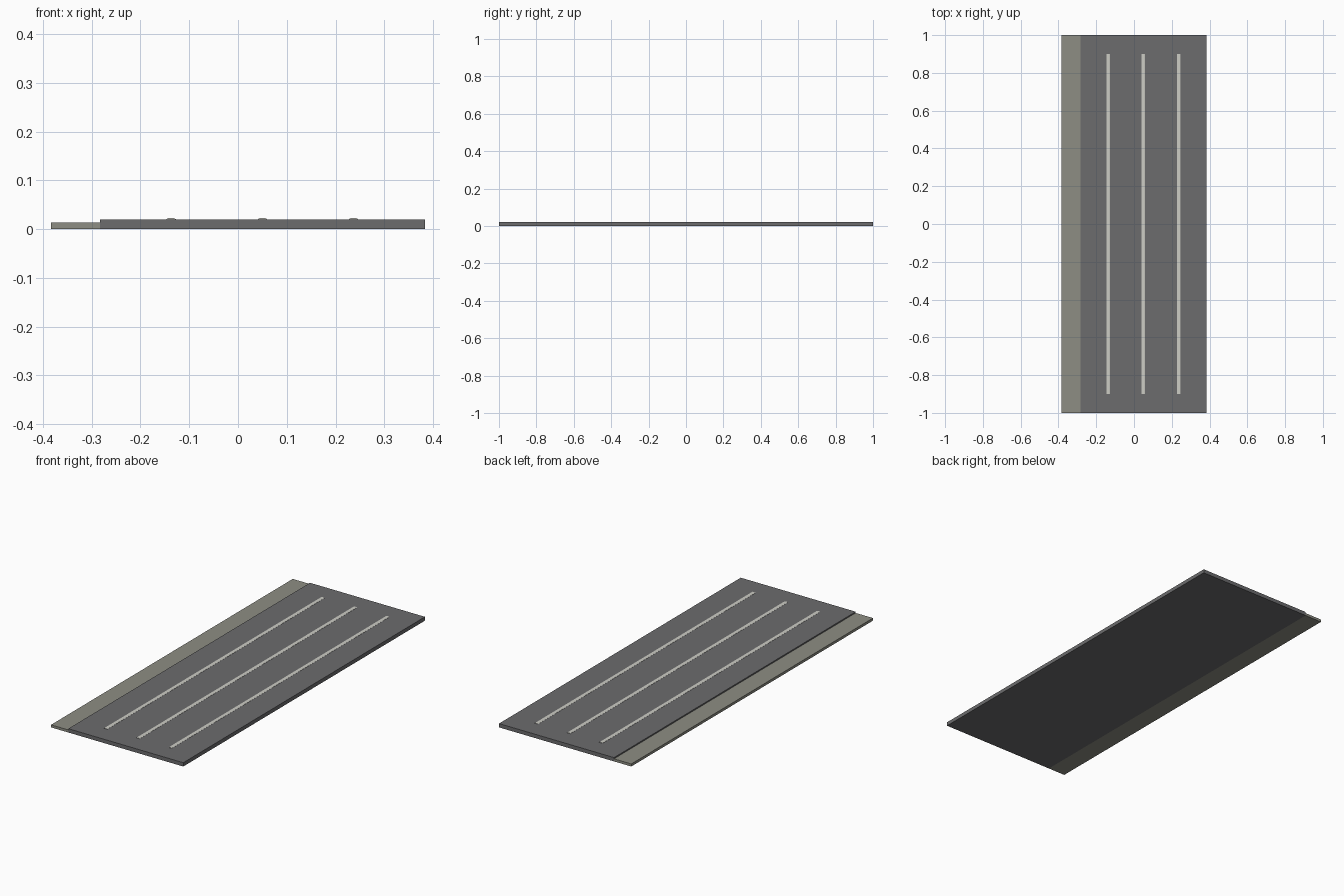
import bpy

if "Cube" in bpy.data.objects:
    bpy.data.objects.remove(bpy.data.objects["Cube"])


def material(name, rgb):
    m = bpy.data.materials.new(name)
    m.diffuse_color = (*rgb, 1)
    m.use_nodes = True
    m.node_tree.nodes["Principled BSDF"].inputs["Base Color"].default_value = m.diffuse_color
    return m


def extrude(name, profile, half_len, mat):
    """Prism from an x-z profile (counter-clockwise seen from -y) running along y."""
    n = len(profile)
    verts = [(x, y, z) for y in (-half_len, half_len) for x, z in profile]
    faces = [tuple(range(n)), tuple(reversed(range(n, 2 * n)))]
    faces += [(i, i + n, (i + 1) % n + n, (i + 1) % n) for i in range(n)]
    mesh = bpy.data.meshes.new(name)
    mesh.from_pydata(verts, [], faces)
    mesh.materials.append(mat)
    ob = bpy.data.objects.new(name, mesh)
    bpy.context.collection.objects.link(ob)
    return ob


def rect(x0, x1, z0, z1):
    return [(x0, z0), (x1, z0), (x1, z1), (x0, z1)]


dark = material("dark_grey", (0.15, 0.15, 0.155))
stone = material("warm_grey", (0.27, 0.27, 0.23))
pale = material("pale_grey", (0.61, 0.61, 0.56))

# Main panel and the lower side ledge
extrude("main_panel", rect(-0.283, 0.383, 0, 0.02), 1.0, dark)
extrude("side_ledge", rect(-0.383, -0.283, 0, 0.0135), 1.0, stone)

# Three shallow ribs with chamfered tops
for i in range(3):
    c = 0.05 + (i - 1) * 0.187
    rib = [(c - 0.0095, 0.0185), (c + 0.0095, 0.0185), (c + 0.0095, 0.0207),
           (c + 0.006, 0.0223), (c - 0.006, 0.0223), (c - 0.0095, 0.0207)]
    extrude(f"rib_{i + 1}", rib, 0.9, pale)
